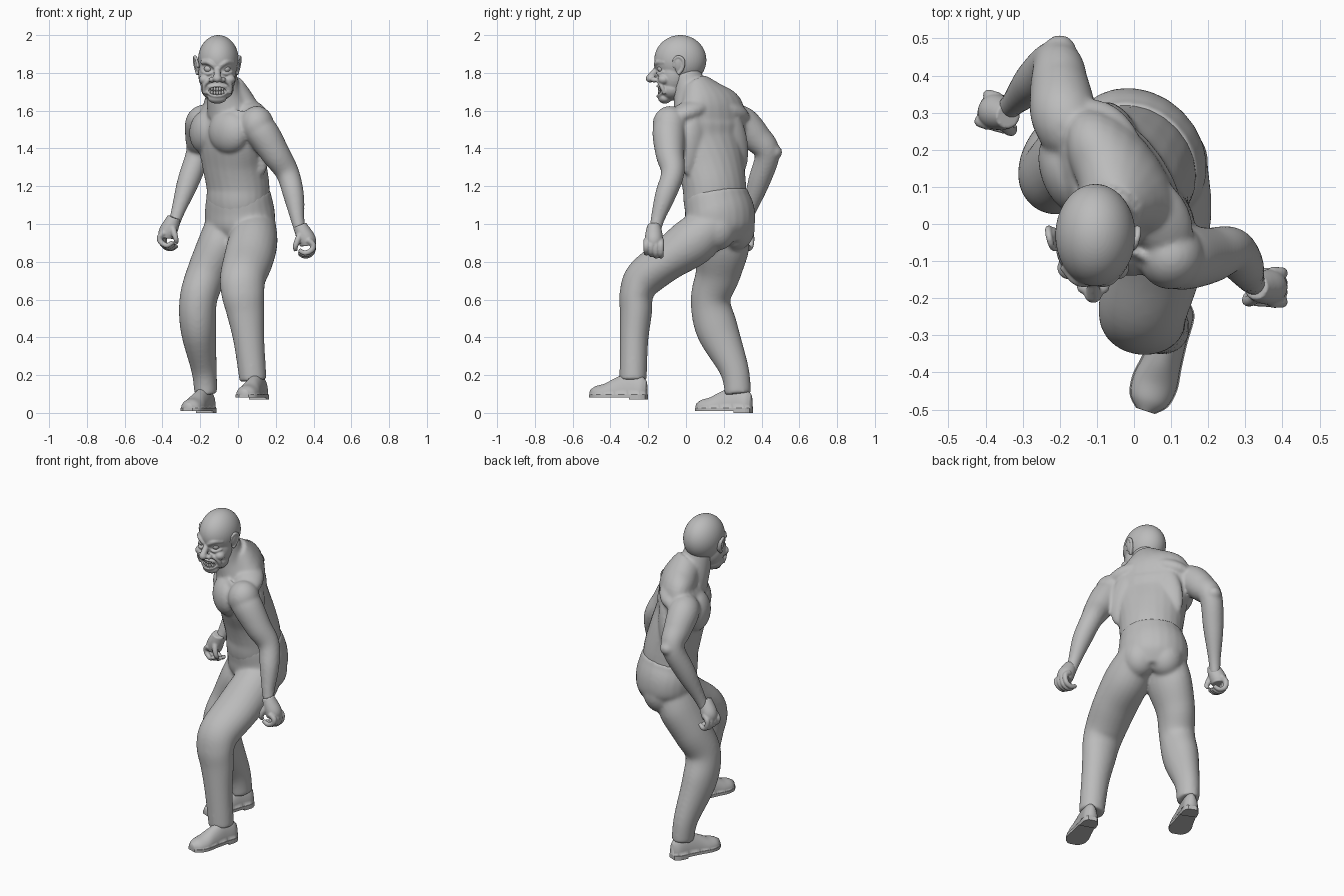
import bpy, bmesh, math
from mathutils import Vector, Matrix

if "Cube" in bpy.data.objects:
    bpy.data.objects.remove(bpy.data.objects["Cube"], do_unlink=True)

clay = bpy.data.materials.new("clay grey")
clay.use_nodes = True
clay.diffuse_color = (0.5, 0.5, 0.5, 1)
clay.node_tree.nodes["Principled BSDF"].inputs["Base Color"].default_value = (0.5, 0.5, 0.5, 1)


def spline(rows, steps=6):
    """Catmull-Rom interpolation of whole rows."""
    rows = [Vector(r) for r in rows]
    padded = [rows[0]] + rows + [rows[-1]]
    out = []
    for a, b, c, d in zip(padded, padded[1:], padded[2:], padded[3:]):
        for k in range(steps):
            t = k / steps
            out.append(b + (c - a) * (t / 2) + (a * 2 - b * 5 + c * 4 - d) * (t * t / 2)
                       + (b * 3 - a - c * 3 + d) * (t ** 3 / 2))
    return out + [rows[-1]]


def tube(bm, rows, yaw=0, sides=24):
    """Loft ellipses along rows of x, y, z, side radius, other radius, extra yaw."""
    rows = [tuple(r) + (r[3],) * (5 - len(r)) for r in rows]
    rows = [r + (0,) * (6 - len(r)) for r in rows]
    path = spline(rows)
    rings = []
    for i, p in enumerate(path):
        before, after = path[max(i - 1, 0)], path[min(i + 1, len(path) - 1)]
        tangent = (Vector(after[:3]) - Vector(before[:3])).normalized()
        angle = math.radians(yaw + p[5])
        u = Vector((math.cos(angle), math.sin(angle), 0))
        u = (u - tangent * u.dot(tangent)).normalized()
        v = tangent.cross(u)
        ring = []
        for k in range(sides):
            a = math.tau * k / sides
            offset = u * (math.cos(a) * p[3]) + v * (math.sin(a) * p[4])
            ring.append(bm.verts.new(Vector(p[:3]) + offset))
        rings.append(ring)
    for r, s in zip(rings, rings[1:]):
        for k in range(sides):
            n = (k + 1) % sides
            bm.faces.new((r[k], r[n], s[n], s[k]))
    bm.faces.new(rings[0][::-1])
    bm.faces.new(rings[-1])


def ball(bm, centre, radii, yaw=0, tilt=0, detail=24):
    turn = Matrix.Rotation(math.radians(yaw), 4, 'Z') @ Matrix.Rotation(math.radians(tilt), 4, 'Y')
    m = Matrix.Translation(centre) @ turn @ Matrix.Diagonal((*radii, 1))
    bmesh.ops.create_uvsphere(bm, u_segments=detail, v_segments=detail * 2 // 3, radius=1, matrix=m)


def finish(bm, name, voxel=0, relax=0):
    bmesh.ops.recalc_face_normals(bm, faces=bm.faces)
    mesh = bpy.data.meshes.new(name)
    bm.to_mesh(mesh)
    bm.free()
    mesh.materials.append(clay)
    ob = bpy.data.objects.new(name, mesh)
    bpy.context.collection.objects.link(ob)
    for f in mesh.polygons:
        f.use_smooth = True
    if voxel:
        m = ob.modifiers.new("blend", 'REMESH')
        m.mode, m.voxel_size, m.use_smooth_shade = 'VOXEL', voxel, True
        m = ob.modifiers.new("relax", 'SMOOTH')
        m.factor, m.iterations = 0.5, relax
    return ob


# Bare torso, twisted from hips to shoulders
CHEST = -56
across = Vector((math.cos(math.radians(CHEST)), math.sin(math.radians(CHEST)), 0))
facing = Vector((across.y, -across.x, 0))


def chest(side, front, z):
    return Vector((-0.04, 0.1, z)) + across * side + facing * front


body = bmesh.new()
tube(body, [(.01, .17, 1.02, .165, .145, 10), (0, .155, 1.12, .178, .155, 9), (0, .15, 1.2, .18, .155, 8),
            (-.02, .13, 1.32, .195, .152, 4), (-.04, .1, 1.45, .225, .145), (-.04, .105, 1.55, .24, .135),
            (-.03, .11, 1.62, .215, .11), (-.04, .08, 1.68, .14, .095), (-.06, .04, 1.73, .085, .085)], CHEST)
tube(body, [(-.05, .05, 1.61, .12), (-.075, .025, 1.69, .094), (-.09, .0, 1.8, .08)])
for s in (-1, 1):
    ball(body, chest(.11 * s, .085, 1.485), (.125, .08, .115), CHEST + 14 * s, 12 * s)   # pectoral
    ball(body, chest(.13 * s, -.085, 1.43), (.08, .045, .18), CHEST, -10 * s)   # back muscle
    ball(body, chest(.12 * s, -.04, 1.6), (.13, .085, .055), CHEST, 18 * s)   # shoulder ridge
ball(body, (.1, -.085, 1.525), (.09, .092, .1))
ball(body, (-.175, .26, 1.54), (.088, .085, .09))
# Arms blend into the torso
tube(body, [(.08, -.08, 1.53, .085), (.13, -.09, 1.48, .088), (.2, -.085, 1.37, .076), (.262, -.07, 1.27, .062),
            (.295, -.11, 1.15, .055), (.316, -.152, 1.02, .036), (.335, -.165, .94, .03)])
tube(body, [(-.17, .25, 1.55, .085), (-.19, .3, 1.53, .09), (-.2, .37, 1.46, .08), (-.21, .43, 1.375, .066),
            (-.265, .385, 1.22, .058), (-.32, .33, 1.06, .036), (-.345, .305, .98, .03)])
ball(body, (-.2, .465, 1.38), (.045, .045, .04))
finish(body, "torso_and_arms", .009, 7)


# Curled hands
def hand(name, origin, out, spread):
    bm = bmesh.new()

    def at(a, b, c, r):
        return (*(Vector(origin) + Vector((*out, 0)) * a + Vector((*spread, 0)) * b + Vector((0, 0, c))), r)
    yaw = math.degrees(math.atan2(spread[1], spread[0]))
    tube(bm, [at(-.012, 0, .07, .034), at(.005, 0, .03, .044, ), at(.025, 0, -.01, .048), at(.03, 0, -.04, .042)], yaw)
    for k in range(4):
        b = .038 - .026 * k
        drop = .01 * math.sin(k + 1)
        tube(bm, [at(.03, b, -.01, .017), at(.058, b, -.035, .016), at(.05, b, -.07 - drop, .015),
                  at(.015, b, -.086 - drop, .014), at(-.018, b, -.07 - drop, .012)], yaw, 10)
    tube(bm, [at(-.005, -.02, .03, .018), at(-.024, -.035, -.01, .017), at(-.036, -.036, -.045, .014),
              at(-.035, -.02, -.065, .01)], yaw, 10)
    finish(bm, name, .005, 2)


hand("left_hand", (.34, -.17, .925), (1, 0), (0, 1))
hand("right_hand", (-.35, .295, .965), (-.9, .3), (.3, .9))

# Trousers: hips, seat and two bent legs
legs = bmesh.new()
tube(legs, [(.01, .18, .91, .14, .125), (.01, .18, .98, .19, .165), (.01, .18, 1.05, .2, .172),
            (.005, .165, 1.12, .188, .166), (0, .158, 1.165, .181, .159)], -45)
for x, y in ((-.01, .265), (.1, .17)):
    ball(legs, (x, y, .98), (.1, .1, .12))
tube(legs, [(.095, .16, 1.01, .105), (.08, .04, .91, .13), (.055, -.1, .81, .132, .112), (.026, -.22, .715, .122, .105),
            (.026, -.262, .63, .114, .09), (.04, -.265, .53, .1, .085), (.058, -.275, .38, .082, .075),
            (.08, -.28, .17, .072, .072)])
tube(legs, [(-.06, .2, 1.0, .11, .125), (-.1, .19, .88, .118, .145), (-.165, .17, .74, .107, .12),
            (-.21, .13, .6, .1, .105), (-.21, .165, .44, .094, .112), (-.18, .255, .23, .068, .078),
            (-.17, .275, .1, .06, .07)])
finish(legs, "trousers", .009, 12)


# Shoes with flat sole and heel block
def shoe(name, heel, toe, base):
    heel, toe = Vector((*heel, base)), Vector((*toe, base))
    way = (toe - heel).normalized()
    side = Vector((-way.y, way.x, 0))
    form = [(0, .022, .075), (.03, .042, .1), (.1, .046, .115), (.17, .053, .09), (.23, .061, .06),
            (.28, .052, .046), (.31, .024, .028)]
    rows = [(*(heel + way * s + Vector((0, 0, .024))), w, h) for s, w, h in form]
    bm = bmesh.new()
    tube(bm, rows, math.degrees(math.atan2(side.y, side.x)))
    cut = bmesh.ops.bisect_plane(bm, geom=bm.verts[:] + bm.edges[:] + bm.faces[:], plane_co=rows[0][:3],
                                 plane_no=(0, 0, 1), clear_inner=True)
    bmesh.ops.holes_fill(bm, edges=[e for e in cut["geom_cut"] if isinstance(e, bmesh.types.BMEdge)])
    finish(bm, name + "_shoe")
    for part, reach, low, high in (("sole", .32, .009, .026), ("heel", .1, 0, .012)):
        bm = bmesh.new()
        kept = [r for r in spline(form, 4) if r[0] <= reach]
        line = [heel + way * r[0] + side * (r[1] + .003) for r in kept]
        line += [heel + way * r[0] - side * (r[1] + .003) for r in reversed(kept)]
        face = bm.faces.new([bm.verts.new(p + Vector((0, 0, low))) for p in line])
        up = bmesh.ops.extrude_face_region(bm, geom=[face])["geom"]
        bmesh.ops.translate(bm, verts=[v for v in up if isinstance(v, bmesh.types.BMVert)],
                            vec=(0, 0, high - low))
        for f in finish(bm, name + "_" + part).data.polygons:
            f.use_smooth = False


shoe("left", (.13, -.21), (.03, -.505), .072)
shoe("right", (-.145, .345), (-.265, .06), 0)

# Head, modelled around its own centre line
MID = -.11
head = bmesh.new()
ball(head, (MID + .006, -.03, 1.868), (.108, .138, .132), detail=48)
ball(head, (MID, -.065, 1.79), (.1, .088, .12), detail=48)
ball(head, (MID, -.075, 1.715), (.086, .07, .062), detail=48)
ball(head, (MID, -.112, 1.667), (.05, .036, .03))
tube(head, [(MID, -.14, 1.835, .016), (MID, -.17, 1.8, .018), (MID, -.192, 1.772, .021)], 0, 12)
ball(head, (MID, -.19, 1.77), (.024, .023, .021))
for s in (-1, 1):
    ball(head, (MID + .027 * s, -.168, 1.764), (.018, .02, .015))   # nostril wing
    ball(head, (MID + .064 * s, -.118, 1.765), (.033, .032, .027))   # cheek
    tube(head, [(MID + .012 * s, -.158, 1.832, .012), (MID + .045 * s, -.152, 1.856, .014),
                (MID + .082 * s, -.112, 1.856, .012)], 90, 12)   # scowling brow
    tube(head, [(MID + .025 * s, -.148, 1.803, .007), (MID + .05 * s, -.146, 1.794, .008),
                (MID + .08 * s, -.115, 1.806, .007)], 90, 12)   # eye bag
    tube(head, [(MID + .035 * s, -.155, 1.765, .009), (MID + .068 * s, -.132, 1.735, .012),
                (MID + .066 * s, -.112, 1.69, .012)], 90, 12)   # laugh line
mouth = [(math.cos(a), math.sin(a)) for a in (math.tau * k / 12 for k in range(13))]
tube(head, [(MID + .057 * c, -.148 + .03 * c * c, 1.703 + .026 * d + .008 * c * c, .009) for c, d in mouth], 90, 10)
skull = finish(head, "head", .005, 4)

# Open mouth
bm = bmesh.new()
ball(bm, (MID, -.145, 1.705), (.049, .032, .021))
cutter = finish(bm, "mouth_cutter")
cutter.hide_render = True
cutter.hide_set(True)
hollow = skull.modifiers.new("mouth", 'BOOLEAN')
hollow.object, hollow.operation, hollow.solver = cutter, 'DIFFERENCE', 'EXACT'

# Teeth and eyes
bm = bmesh.new()
for k in range(7):
    x = (k - 3) / 3
    for z in (1.714, 1.694):
        ball(bm, (MID + .042 * x, -.142 + .022 * x * x, z + .006 * x * x), (.0075, .007, .011))
finish(bm, "teeth")
for s, name in ((1, "left"), (-1, "right")):
    bm = bmesh.new()
    ball(bm, (MID + .047 * s, -.131, 1.822), (.022, .02, .019))
    finish(bm, name + "_eye")
    # Ear: flap, raised rim and lobe
    bm = bmesh.new()
    x = MID + .106 * s
    ball(bm, (x, -.035, 1.84), (.014, .026, .046), 0, 12 * s)
    tube(bm, [(x - .006 * s, -.066, 1.83, .008), (x + .004 * s, -.062, 1.87, .008), (x + .012 * s, -.038, 1.885, .009),
              (x + .015 * s, -.014, 1.866, .009), (x + .007 * s, -.018, 1.825, .009),
              (x - .004 * s, -.042, 1.794, .011)], 0, 12)
    finish(bm, name + "_ear", .004, 1)
